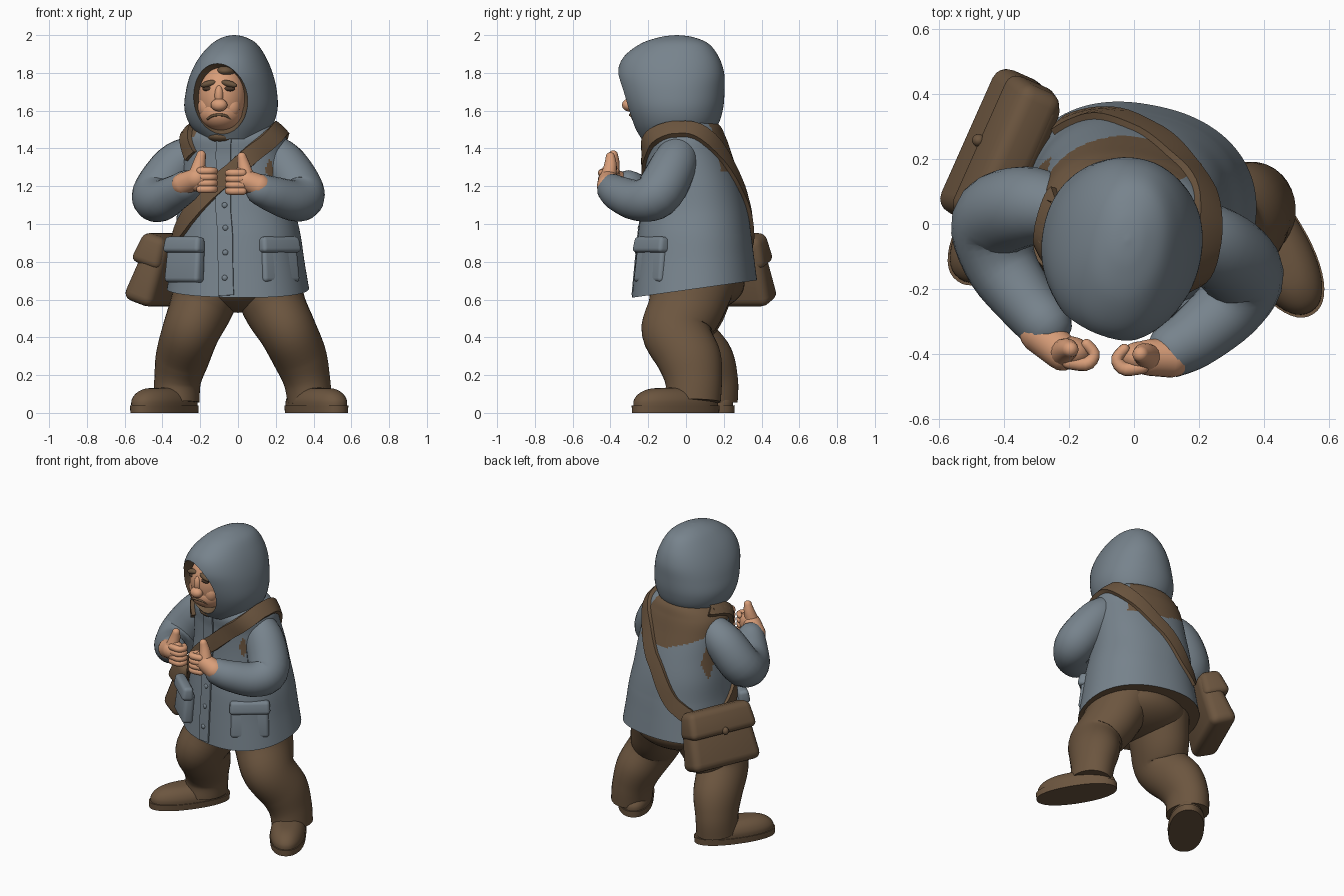
import bpy, bmesh, math
from mathutils import Vector, Matrix

if "Cube" in bpy.data.objects:
    bpy.data.objects.remove(bpy.data.objects["Cube"])


def material(name, rgb):
    m = bpy.data.materials.new(name)
    m.diffuse_color = (*rgb, 1)
    m.use_nodes = True
    m.node_tree.nodes["Principled BSDF"].inputs["Base Color"].default_value = m.diffuse_color
    return m


BLUE = material("blue_grey_cloth", (0.185, 0.228, 0.265))
BROWN = material("brown_cloth", (0.150, 0.092, 0.050))
SKIN = material("skin", (0.69, 0.34, 0.19))
DARK = material("dark_brown", (0.07, 0.04, 0.024))


def finish(name, bm, *mats):
    bmesh.ops.recalc_face_normals(bm, faces=bm.faces)
    me = bpy.data.meshes.new(name)
    bm.to_mesh(me)
    bm.free()
    for m in mats:
        me.materials.append(m)
    ob = bpy.data.objects.new(name, me)
    bpy.context.collection.objects.link(ob)
    return ob


def spline(rows, t):
    """Smooth interpolation through rows at t in 0..1."""
    f = min(max(t, 0), 1) * (len(rows) - 1)
    i = min(int(f), len(rows) - 2)
    u = f - i
    a, b, c, d = (rows[min(max(k, 0), len(rows) - 1)] for k in (i - 1, i, i + 1, i + 2))
    return [0.5 * (2 * q + (r - p) * u + (2 * p - 5 * q + 4 * r - s) * u * u
                   + (3 * q - p - 3 * r + s) * u ** 3) for p, q, r, s in zip(a, b, c, d)]


def skin_rings(bm, rings):
    vs = [[bm.verts.new(p) for p in r] for r in rings]
    n = len(vs[0])
    for lo, hi in zip(vs, vs[1:]):
        for j in range(n):
            bm.faces.new((lo[j], lo[(j + 1) % n], hi[(j + 1) % n], hi[j]))
    bm.faces.new(vs[0][::-1])
    bm.faces.new(vs[-1])


def ring_point(row, angle, yaw=0, power=2.0):
    """Angle 0 is the front, positive toward +x. Row is z, cx, cy, rx, ry."""
    z, cx, cy, rx, ry = row
    s, c = math.sin(angle), math.cos(angle)
    e = 2 / power
    x = rx * math.copysign(abs(s) ** e, s)
    y = -ry * math.copysign(abs(c) ** e, c)
    return Vector((cx + x * math.cos(yaw) - y * math.sin(yaw),
                   cy + x * math.sin(yaw) + y * math.cos(yaw), z))


def loft(name, rows, mat, yaw=0, steps=40, smooth=True, n=48, power=2.0):
    bm = bmesh.new()
    rs = [spline(rows, i / steps) for i in range(steps + 1)] if smooth else rows
    skin_rings(bm, [[ring_point(r, 2 * math.pi * j / n, yaw, power) for j in range(n)] for r in rs])
    return finish(name, bm, mat)


def tube(name, pts, mat, steps=24, n=24, deep=1.0, round_end=True):
    """Round tube through x, y, z, radius points; deep widens it along y."""
    rows = [spline(pts, i / steps) for i in range(steps + 1)]
    path = [(Vector(r[:3]), r[3]) for r in rows]
    if round_end:
        for end, prev in ((0, 1), (-1, -2)):
            p, r = path[end]
            d = (p - path[prev][0]).normalized()
            caps = [(p + d * r * math.sin(k), r * math.cos(k)) for k in (0.4, 0.8, 1.15, 1.45)]
            path = caps[::-1] + path if end == 0 else path + caps
    bm = bmesh.new()
    rings, side = [], Vector((1, 0.13, 0.21))
    for i, (p, r) in enumerate(path):
        t = (path[min(i + 1, len(path) - 1)][0] - path[max(i - 1, 0)][0]).normalized()
        side = (side - t * side.dot(t)).normalized()
        up = t.cross(side)
        ring = []
        for j in range(n):
            a = 2 * math.pi * j / n
            o = (side * math.cos(a) + up * math.sin(a)) * r
            o.y *= deep
            ring.append(p + o)
        rings.append(ring)
    skin_rings(bm, rings)
    return finish(name, bm, mat)


def ball(name, loc, size, mat, yaw=0, tilt=0):
    bm = bmesh.new()
    bmesh.ops.create_uvsphere(bm, u_segments=32, v_segments=20, radius=1)
    bm.transform(Matrix.Translation(loc) @ Matrix.Rotation(yaw, 4, 'Z') @ Matrix.Rotation(tilt, 4, 'Y')
                 @ Matrix.Diagonal((*size, 1)))
    return finish(name, bm, mat)


def soft_box(name, loc, size, mat, yaw=0, tilt=0, top=(1, 1), bevel=0.03):
    bm = bmesh.new()
    bmesh.ops.create_cube(bm, size=1)
    for v in bm.verts:
        if v.co.z > 0:
            v.co.x *= top[0]
            v.co.y *= top[1]
    bm.transform(Matrix.Translation(loc) @ Matrix.Rotation(yaw, 4, 'Z') @ Matrix.Rotation(tilt, 4, 'X')
                 @ Matrix.Diagonal((*size, 1)))
    bmesh.ops.bevel(bm, geom=bm.edges[:], offset=bevel, segments=4, profile=0.5, affect='EDGES')
    return finish(name, bm, mat)


# Jacket body
BODY = [(0.65, 0.0, 0.045, 0.375, 0.325), (0.80, 0.0, 0.045, 0.35, 0.31), (0.94, 0.0, 0.045, 0.33, 0.295),
        (1.08, -0.01, 0.045, 0.31, 0.275), (1.22, -0.01, 0.035, 0.295, 0.25), (1.36, -0.015, 0.015, 0.285, 0.225),
        (1.46, -0.015, -0.005, 0.27, 0.21), (1.53, -0.015, -0.005, 0.20, 0.17), (1.56, -0.02, -0.02, 0.08, 0.08)]
BODY_T = [spline(BODY, i / 400) for i in range(401)]


def body_point(deg, z):
    row = min(BODY_T, key=lambda r: abs(r[0] - z))
    p = ring_point(row, math.radians(deg), math.radians(-11), 2.25)
    p.z += 0.14 * p.y * max(0, (0.95 - p.z) / 0.3)
    return p


bm = bmesh.new()
skin_rings(bm, [[body_point(j * 2.5, r[0]) for j in range(144)] for r in BODY_T[::4]])
jacket = finish("jacket", bm, BLUE, BROWN)
for f in jacket.data.polygons:
    a = math.degrees(math.atan2(f.center.x + 0.015, -f.center.y)) % 360
    z = f.center.z
    yoke = 130 < a < 300 and z > 1.28 + 0.12 * max(0, (a - 185) / 75)
    underarm = abs(a - 238) / 9 + abs(z - 1.2) / 0.11 < 1 or abs(a - 45) / 6 + abs(z - 1.28) / 0.07 < 1
    if yoke or underarm or f.normal.z < -0.7:
        f.material_index = 1


def ribbon(name, route, width, mat, thick=0.018, steps=60):
    """Flat band laid on the jacket along (angle, height) stations."""
    st = [spline(route, i / steps) for i in range(steps + 1)]
    ps = [body_point(*s) for s in st]
    bm = bmesh.new()
    rings = []
    for i, (p, (a, z)) in enumerate(zip(ps, st)):
        t = (ps[min(i + 1, steps)] - ps[max(i - 1, 0)]).normalized()
        nrm = (body_point(a + 3, z) - body_point(a - 3, z)).cross(
            body_point(a, z + 0.02) - body_point(a, z - 0.02)).normalized()
        s = t.cross(nrm).normalized() * width / 2
        rings.append([p + s - nrm * 0.03, p + s * 0.95 + nrm * thick, p + nrm * thick * 1.2,
                      p - s * 0.95 + nrm * thick, p - s - nrm * 0.03])
    skin_rings(bm, rings)
    return finish(name, bm, mat)


ribbon("bag_strap", [(-85, 0.84), (-48, 1.0), (-14, 1.18), (22, 1.36), (55, 1.46), (90, 1.5), (125, 1.48),
                     (155, 1.37), (183, 1.17), (208, 0.97), (230, 0.86)], 0.1, BROWN)
ribbon("shoulder_band", [(-100, 1.51), (-78, 1.495), (-60, 1.46), (-42, 1.36)], 0.085, BROWN, 0.022)
ribbon("front_placket", [(-3, 1.46), (-2, 1.1), (0, 0.66)], 0.085, BLUE, 0.008)
for k in range(4):
    ball(f"button_{k + 1}", body_point(-1, 0.74 + 0.12 * k) + Vector((0, -0.008, 0)), (0.015, 0.01, 0.015), BLUE)

# Pockets with flaps
for side, x, y, yaw in (("right", -0.28, -0.17, -42), ("left", 0.213, -0.178, 37)):
    q = math.radians(yaw)
    out = Vector((math.sin(q), -math.cos(q), 0))
    c = Vector((x, y, 0.79))
    soft_box(side + "_pocket", c, (0.24, 0.07, 0.20), BLUE, q, -0.1, (0.95, 0.9), 0.022)
    soft_box(side + "_pocket_flap", c + out * 0.006 + Vector((0, 0, 0.1)), (0.255, 0.078, 0.085), BLUE, q, -0.1,
             (0.95, 0.8), 0.022)

# Sleeves
tube("right_sleeve", [(-0.20, 0.04, 1.39, 0.09), (-0.325, 0.055, 1.31, 0.122), (-0.432, 0.01, 1.16, 0.128),
                      (-0.41, -0.12, 1.125, 0.112), (-0.33, -0.24, 1.165, 0.094), (-0.275, -0.305, 1.2, 0.085)], BLUE)
tube("left_sleeve", [(0.15, -0.03, 1.40, 0.095), (0.245, -0.065, 1.31, 0.122), (0.332, -0.15, 1.16, 0.128),
                     (0.295, -0.25, 1.125, 0.11), (0.19, -0.345, 1.155, 0.096), (0.125, -0.385, 1.18, 0.085)], BLUE)

# Hands: wrist, palm, raised thumb and curled fingers
for name, s, (x, y, z) in (("right", 1, (-0.2, -0.395, 1.24)), ("left", -1, (0.025, -0.41, 1.23))):
    tube(name + "_wrist", [(x - s * 0.09, y + 0.06 * (s > 0), z - 0.03, 0.062), (x - s * 0.02, y, z, 0.056)], SKIN, 6)
    ball(name + "_palm", (x, y, z), (0.07, 0.05, 0.072), SKIN)
    tube(name + "_thumb", [(x - s * 0.02, y, z + 0.02, 0.042), (x - s * 0.005, y + 0.01, z + 0.08, 0.034),
                           (x + s * 0.005, y + 0.01, z + 0.125, 0.025)], SKIN, 8, 16)
    for k in range(4):
        h = z + 0.04 - 0.032 * k
        tube(f"{name}_finger_{k + 1}", [(x, y - 0.03, h, 0.021), (x + s * 0.055, y - 0.035, h, 0.021),
                                        (x + s * 0.078, y - 0.005, h, 0.018), (x + s * 0.055, y + 0.025, h, 0.017)],
             SKIN, 10, 12)

# Hood, hollowed at the face with a brown lining
hood = loft("hood", [(1.45, -0.03, -0.07, 0.15, 0.165), (1.52, -0.035, -0.055, 0.215, 0.22),
                     (1.61, -0.037, -0.06, 0.245, 0.255), (1.71, -0.035, -0.072, 0.237, 0.276),
                     (1.80, -0.033, -0.08, 0.212, 0.283), (1.885, -0.028, -0.078, 0.17, 0.253),
                     (1.955, -0.02, -0.06, 0.115, 0.18), (1.99, -0.02, -0.05, 0.055, 0.085),
                     (2.0, -0.02, -0.05, 0.004, 0.004)], BLUE, math.radians(-10), 48, n=64, power=2.15)
hood.data.materials.append(BROWN)
cutter = ball("hood_cutter", (-0.103, -0.32, 1.655), (0.152, 0.20, 0.195), BLUE, math.radians(-15))
cutter.data.materials.append(BROWN)
for f in cutter.data.polygons:
    f.material_index = 1
cut = hood.modifiers.new("face_opening", 'BOOLEAN')
cut.operation, cut.object, cut.solver = 'DIFFERENCE', cutter, 'EXACT'
bpy.context.view_layer.objects.active = hood
bpy.ops.object.modifier_apply(modifier=cut.name)
bpy.data.objects.remove(cutter)

# Head and face
fx, turn = -0.09, math.radians(-15)
ball("head", (fx + 0.006, -0.165, 1.675), (0.128, 0.135, 0.175), SKIN, turn)
ball("jaw", (fx - 0.002, -0.18, 1.59), (0.118, 0.115, 0.095), SKIN, turn)
ball("nose_bridge", (fx - 0.01, -0.285, 1.68), (0.024, 0.028, 0.055), SKIN, turn)
ball("nose", (fx - 0.01, -0.302, 1.63), (0.044, 0.036, 0.034), SKIN, turn)
ball("forelock", (fx + 0.03, -0.205, 1.81), (0.05, 0.075, 0.032), BROWN, turn)
for s in (-1, 1):
    ball("cheek", (fx + s * 0.058 - 0.01, -0.222 + s * -0.012, 1.62), (0.055, 0.05, 0.065), SKIN, turn)
    ball("eye", (fx + s * 0.053 - 0.012, -0.272 + s * -0.012, 1.716), (0.034, 0.018, 0.014), DARK, turn)
    ball("eyebrow", (fx + s * 0.055 - 0.012, -0.275 + s * -0.012, 1.742), (0.044, 0.02, 0.017), BROWN, turn, s * 0.25)
tube("mouth", [(fx - 0.07, -0.266, 1.557, 0.006), (fx - 0.045, -0.285, 1.573, 0.007),
               (fx - 0.01, -0.296, 1.578, 0.007), (fx + 0.025, -0.289, 1.573, 0.007),
               (fx + 0.05, -0.269, 1.557, 0.006)], BROWN, 16, 10)
ball("neck_scarf", (fx + 0.01, -0.15, 1.465), (0.085, 0.09, 0.04), BROWN)

# Trousers
ball("trouser_seat", (0, 0.05, 0.68), (0.31, 0.26, 0.15), BROWN)
tube("right_trouser_leg", [(-0.14, 0.05, 0.72, 0.185), (-0.195, 0.01, 0.56, 0.168), (-0.25, -0.03, 0.43, 0.152),
                           (-0.295, 0.08, 0.29, 0.142), (-0.32, 0.125, 0.17, 0.124), (-0.325, 0.125, 0.06, 0.122)],
     BROWN, 32, 32, 1.22, False)
tube("left_trouser_leg", [(0.14, 0.05, 0.72, 0.185), (0.195, 0.0, 0.56, 0.168), (0.265, -0.05, 0.43, 0.152),
                          (0.33, 0.015, 0.29, 0.142), (0.365, 0.04, 0.17, 0.124), (0.38, 0.04, 0.06, 0.118)],
     BROWN, 32, 32, 1.22, False)

# Shoes: sole and rounded upper
for side, x, y, yaw in (("right", -0.39, 0.035, -36), ("left", 0.415, -0.055, 31)):
    q = math.radians(yaw)
    loft(side + "_sole", [(0, x, y, 0.108, 0.258), (0.04, x, y, 0.112, 0.26)], BROWN, q, smooth=False, power=2.2)
    loft(side + "_shoe", [(0.035, x, y, 0.107, 0.25), (0.07, x, y, 0.106, 0.246), (0.105, x, y, 0.088, 0.213),
                          (0.128, x, y, 0.055, 0.15), (0.134, x, y, 0.008, 0.03)], BROWN, q, 16, power=2.2)

# Shoulder bag with flap and clasp, leaning in against the jacket
q, bag_out = math.radians(66), Vector((-0.914, 0.407, 0))
bag = Vector((-0.395, 0.22, 0.755))
soft_box("bag", bag, (0.49, 0.18, 0.37), BROWN, q, 0.33, (0.86, 0.66), 0.05)
soft_box("bag_flap", bag - bag_out * 0.012 + Vector((0, 0, 0.105)), (0.475, 0.18, 0.17), BROWN, q, 0.33, (0.92, 0.75), 0.04)
ball("bag_clasp", bag + bag_out * 0.09 + Vector((0, 0, 0.07)), (0.02, 0.02, 0.025), BROWN)

# Smooth shading with sharp edges kept
bpy.ops.object.select_all(action='SELECT')
bpy.ops.object.shade_smooth_by_angle(angle=math.radians(40))
